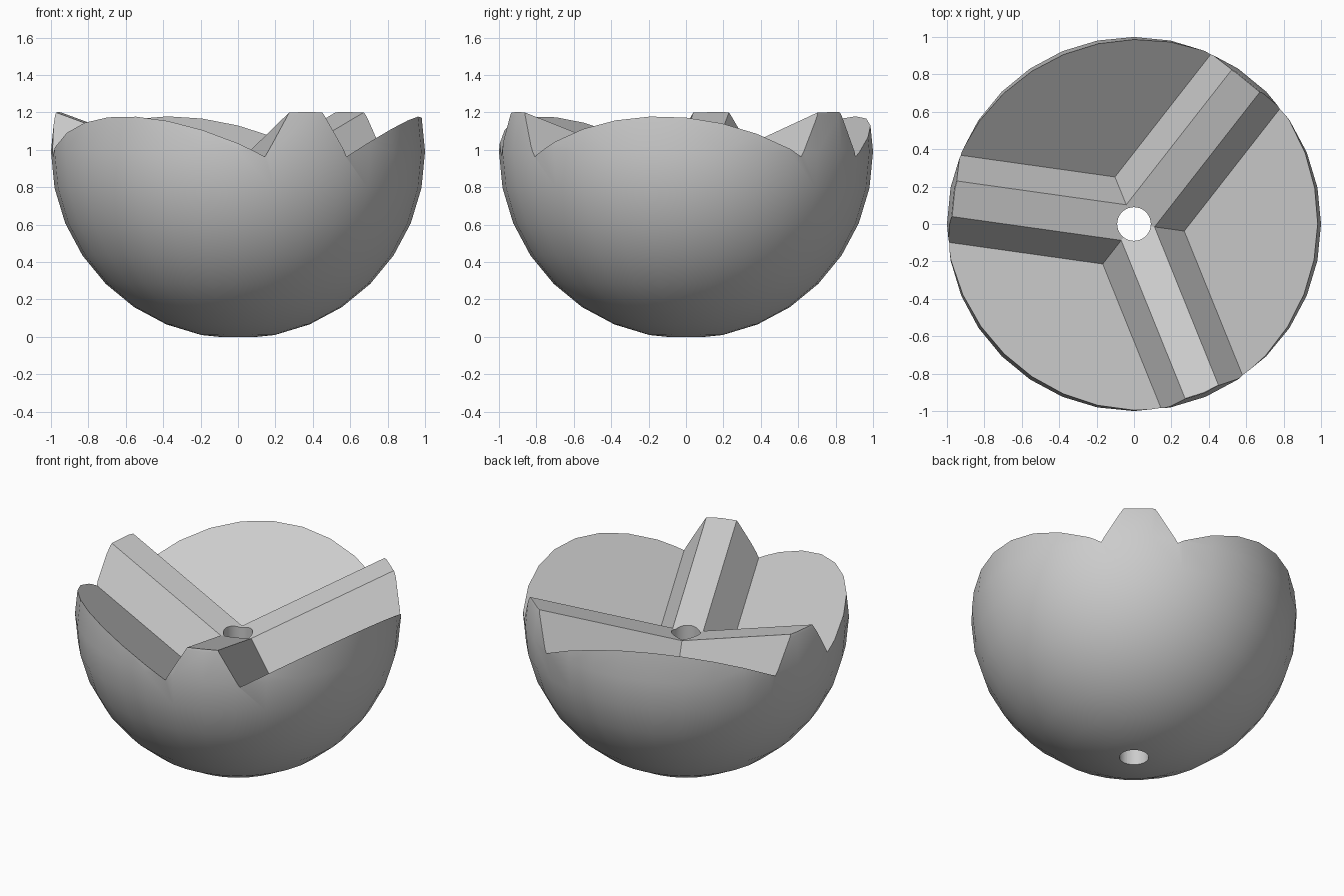
import bpy
import bmesh
from math import cos, sin, radians
from mathutils import Vector

cube = bpy.data.objects.get("Cube")
if cube:
    bpy.data.objects.remove(cube, do_unlink=True)

CENTRE_Z = 0.99
SLOPE = 0.366                 # rise of ridges and valleys towards the rim
TOP_Z, VALLEY_Z = 0.845, 0.609
TOP_HALF, BASE_HALF = 0.096, 0.235
RIDGE_ANGLES = (-68, 52, 172)
REACH = 3.0

grey = bpy.data.materials.new("plain grey")
grey.use_nodes = True
colour = (0.6, 0.6, 0.6, 1)
grey.diffuse_color = colour
grey.node_tree.nodes["Principled BSDF"].inputs["Base Color"].default_value = colour


def make_object(name, bm):
    bmesh.ops.recalc_face_normals(bm, faces=bm.faces)
    mesh = bpy.data.meshes.new(name)
    bm.to_mesh(mesh)
    bm.free()
    mesh.materials.append(grey)
    obj = bpy.data.objects.new(name, mesh)
    bpy.context.collection.objects.link(obj)
    return obj


def apply_boolean(target, cutter, operation):
    mod = target.modifiers.new(operation.lower(), 'BOOLEAN')
    mod.operation = operation
    mod.solver = 'EXACT'
    mod.object = cutter
    cutter.hide_render = True
    bpy.context.view_layer.objects.active = target
    bpy.ops.object.modifier_apply(modifier=mod.name)
    bpy.data.objects.remove(cutter, do_unlink=True)


# Round bowl body
bm = bmesh.new()
bmesh.ops.create_uvsphere(bm, u_segments=32, v_segments=16, radius=1)
bmesh.ops.translate(bm, verts=bm.verts, vec=(0, 0, CENTRE_Z))
bowl = make_object("ridged_bowl", bm)

# Solid whose top is three sloping ridges with sloping facets between them
bm = bmesh.new()
hub = bm.verts.new((0, 0, TOP_Z))


def ridge_vert(angle, along, side, z):
    a = radians(angle)
    return bm.verts.new((along * cos(a) - side * sin(a),
                         along * sin(a) + side * cos(a), z + SLOPE * along))


def inner_vert(angle, half, z):
    # Corner where neighbouring ridges meet, on the left of this ridge
    return ridge_vert(angle, half * cos(radians(60)) / sin(radians(60)), half, z)


rows = []
for ang in RIDGE_ANGLES:
    rows.append({
        "top_in": inner_vert(ang, TOP_HALF, TOP_Z),
        "base_in": inner_vert(ang, BASE_HALF, VALLEY_Z),
        "top": [ridge_vert(ang, REACH, s * TOP_HALF, TOP_Z) for s in (-1, 1)],
        "base": [ridge_vert(ang, REACH, s * BASE_HALF, VALLEY_Z) for s in (-1, 1)],
    })
for i, row in enumerate(rows):
    prev, nxt = rows[i - 1], rows[(i + 1) % 3]
    bm.faces.new((hub, prev["top_in"], row["top"][0], row["top"][1], row["top_in"]))
    bm.faces.new((row["top_in"], row["top"][1], row["base"][1], row["base_in"]))
    bm.faces.new((prev["base_in"], row["base"][0], row["top"][0], prev["top_in"]))
    bm.faces.new((row["base_in"], row["base"][1], nxt["base"][0]))

# Skirt and floor close the solid
rim = [e for e in bm.edges if e.is_boundary]
skirt = bmesh.ops.extrude_edge_only(bm, edges=rim)["geom"]
for v in [g for g in skirt if isinstance(g, bmesh.types.BMVert)]:
    v.co.z = -1
bmesh.ops.holes_fill(bm, edges=[e for e in bm.edges if e.is_boundary], sides=0)
crown = make_object("crown_shape", bm)
apply_boolean(bowl, crown, 'INTERSECT')

# Vertical hole through the middle
bm = bmesh.new()
bmesh.ops.create_cone(bm, cap_ends=True, segments=32, radius1=0.09,
                      radius2=0.09, depth=4)
hole = make_object("centre_hole", bm)
apply_boolean(bowl, hole, 'DIFFERENCE')

# Smooth round surfaces, crisp cuts
bpy.ops.object.select_all(action='DESELECT')
bowl.select_set(True)
bpy.context.view_layer.objects.active = bowl
bpy.ops.object.shade_smooth_by_angle(angle=radians(30))
